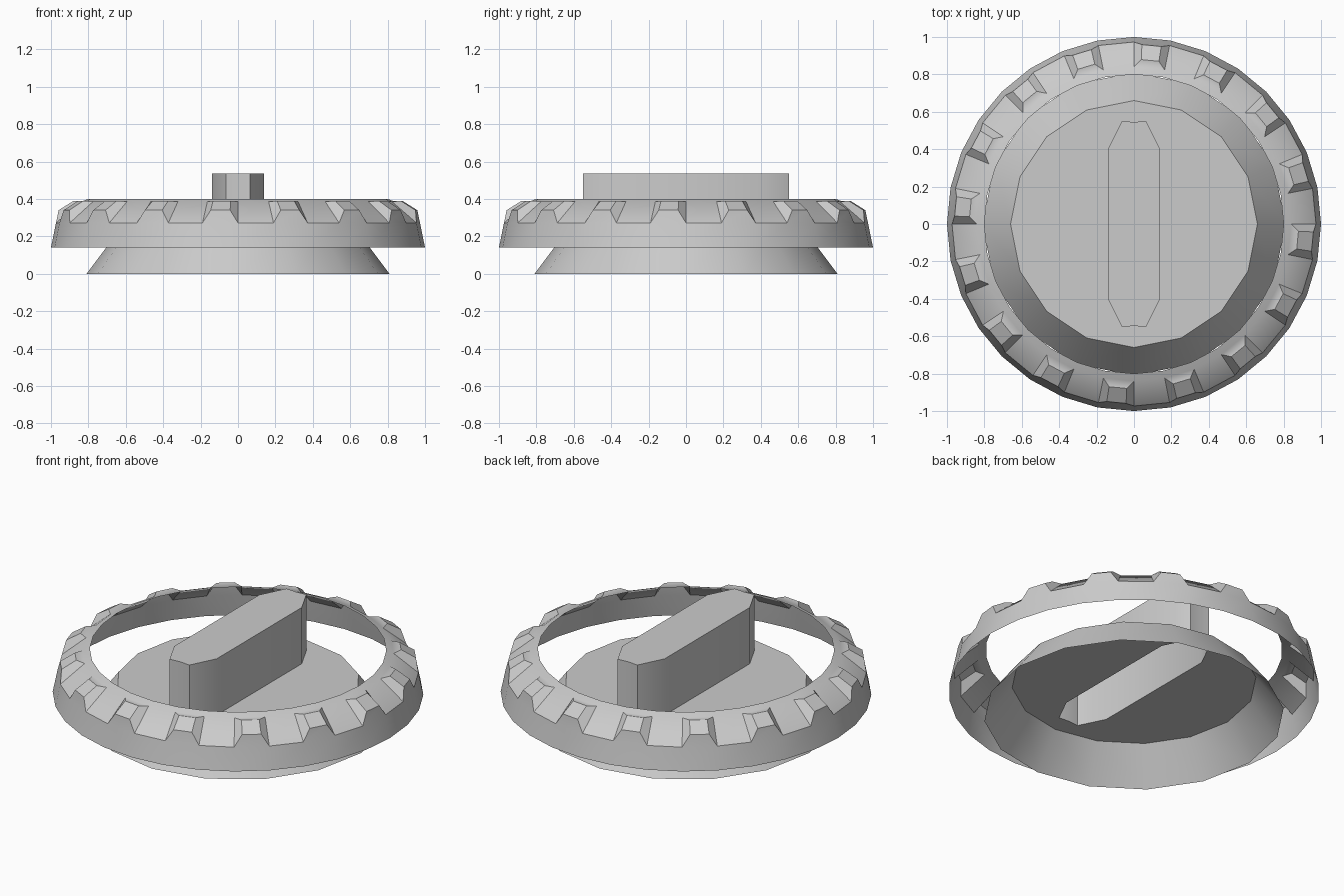
import bpy, bmesh
from math import sin, cos, pi, radians
from mathutils import Vector

cube = bpy.data.objects.get("Cube")
if cube:
    bpy.data.objects.remove(cube, do_unlink=True)

grey = bpy.data.materials.new("plain_grey")
grey.use_nodes = True
grey.diffuse_color = (0.6, 0.6, 0.6, 1)
grey.node_tree.nodes["Principled BSDF"].inputs["Base Color"].default_value = (0.6, 0.6, 0.6, 1)


def finish(name, bm):
    """Turn a bmesh into a smooth object with sharp corners kept."""
    mesh = bpy.data.meshes.new(name)
    bm.normal_update()
    bm.to_mesh(mesh)
    bm.free()
    mesh.materials.append(grey)
    obj = bpy.data.objects.new(name, mesh)
    bpy.context.collection.objects.link(obj)
    bpy.ops.object.select_all(action='DESELECT')
    obj.select_set(True)
    bpy.context.view_layer.objects.active = obj
    bpy.ops.object.shade_smooth_by_angle(angle=radians(30))
    return obj


def polar(r, angle, z):
    return Vector((r * cos(angle), r * sin(angle), z))


def circle(bm, r, z, count):
    return [bm.verts.new(polar(r, 2 * pi * i / count, z)) for i in range(count)]


def skirt(bm, low, high, skip=lambda i: False):
    """Join two loops with outward facing quads."""
    n = len(low)
    for i in range(n):
        j = (i + 1) % n
        if not skip(i):
            bm.faces.new((low[i], low[j], high[j], high[i]))


# Outer ring: an open shell with a raised lug on every second segment
SEGMENTS = 32
bm = bmesh.new()
rim, shoulder, crown, lip = [circle(bm, r, z, SEGMENTS) for r, z in
                             ((1.0, 0.14), (0.973, 0.272), (0.84, 0.385), (0.8, 0.4))]
is_lug = lambda i: i % 2 == 1
skirt(bm, rim, shoulder)
skirt(bm, shoulder, crown, is_lug)
skirt(bm, crown, lip)
for i in filter(is_lug, range(SEGMENTS)):
    j = (i + 1) % SEGMENTS
    mid = 2 * pi * (i + 0.5) / SEGMENTS
    half = radians(3.1)
    base = [shoulder[i], shoulder[j], crown[j], crown[i]]
    top = [bm.verts.new(polar(r, mid + side * half, z)) for r, side, z in
           ((0.96, -1, 0.34), (0.96, 1, 0.34), (0.88, 1, 0.39), (0.88, -1, 0.39))]
    skirt(bm, base, top)
    bm.faces.new(top)
finish("outer_ring", bm)

# Grip outline, elongated with chamfered corners
quarter = [(0.14, 0.4), (0.065, 0.55)]
outline = (quarter + [(0, 0.545)] + [(-x, y) for x, y in reversed(quarter)])
outline += [(-x, -y) for x, y in outline]
DISC_Z = 0.2

# Flared base: conical skirt and a disc that is open under the grip
bm = bmesh.new()
foot = circle(bm, 0.81, 0, 16)
edge = circle(bm, 0.66, DISC_Z, 16)
skirt(bm, foot, edge)
slot = [bm.verts.new((x, y, DISC_Z)) for x, y in outline]
loops = []
for loop in (edge, slot):
    for a, b in zip(loop, loop[1:] + loop[:1]):
        loops.append(bm.edges.get((a, b)) or bm.edges.new((a, b)))
filled = bmesh.ops.triangle_fill(bm, edges=loops, use_beauty=True, normal=(0, 0, 1))
bm.normal_update()
for face in filled["geom"]:
    if isinstance(face, bmesh.types.BMFace) and face.normal.z < 0:
        face.normal_flip()
finish("flared_base", bm)

# Hollow grip
bm = bmesh.new()
bottom = [bm.verts.new((x, y, DISC_Z)) for x, y in outline]
top = [bm.verts.new((x, y, 0.535)) for x, y in outline]
skirt(bm, bottom, top)
bm.faces.new(top)
finish("grip", bm)
